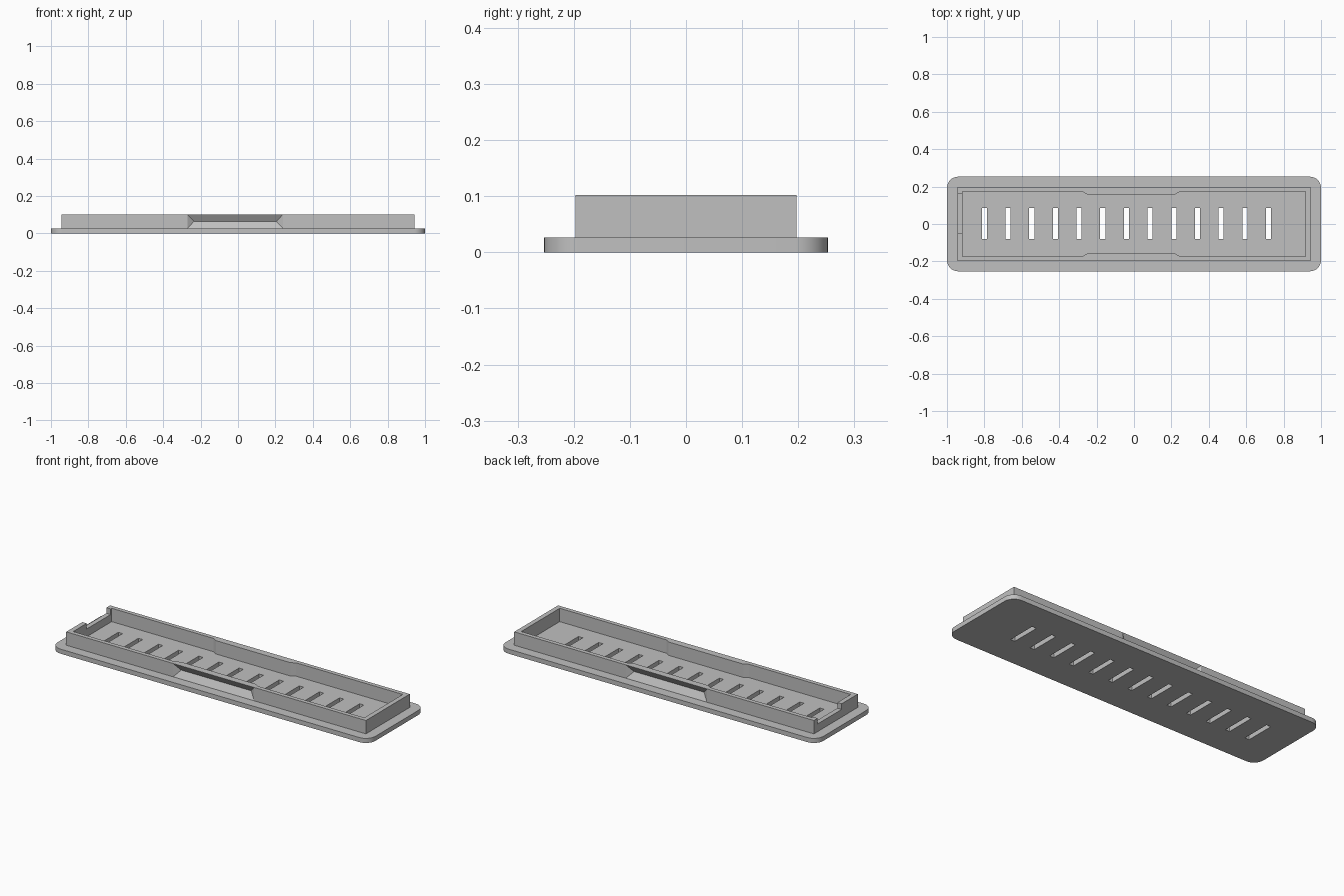
import bpy, bmesh, math
from mathutils import Vector

if "Cube" in bpy.data.objects:
    bpy.data.objects.remove(bpy.data.objects["Cube"])

PLATE_Z, TOP_Z = 0.026, 0.102      # plate thickness, rim height

grey = bpy.data.materials.new("light grey plastic")
grey.diffuse_color = (0.53, 0.53, 0.53, 1)
grey.use_nodes = True
grey.node_tree.nodes["Principled BSDF"].inputs["Base Color"].default_value = grey.diffuse_color


def make_object(name, bm):
    bmesh.ops.recalc_face_normals(bm, faces=bm.faces)
    mesh = bpy.data.meshes.new(name)
    bm.to_mesh(mesh)
    bm.free()
    mesh.materials.append(grey)
    obj = bpy.data.objects.new(name, mesh)
    bpy.context.collection.objects.link(obj)
    return obj


def add_prism(bm, outline, z0, z1):
    face = bm.faces.new([bm.verts.new((x, y, z0)) for x, y in outline])
    top = bmesh.ops.extrude_face_region(bm, geom=[face])["geom"]
    verts = [v for v in top if isinstance(v, bmesh.types.BMVert)]
    bmesh.ops.translate(bm, verts=verts, vec=(0, 0, z1 - z0))


def prism(name, outline, z0, z1):
    bm = bmesh.new()
    add_prism(bm, outline, z0, z1)
    return make_object(name, bm)


def rect(x0, x1, y0, y1):
    return [(x0, y0), (x1, y0), (x1, y1), (x0, y1)]


def cut(target, cutter):
    mod = target.modifiers.new("cut", "BOOLEAN")
    mod.operation, mod.solver, mod.object = "DIFFERENCE", "EXACT", cutter
    bpy.context.view_layer.objects.active = target
    bpy.ops.object.modifier_apply(modifier=mod.name)
    bpy.data.objects.remove(cutter)


# Base plate with rounded corners
R, HX, HY = 0.06, 1.0, 0.253
outline = []
for i, (sx, sy) in enumerate([(1, 1), (-1, 1), (-1, -1), (1, -1)]):
    for k in range(9):
        a = math.radians(90 * i + 90 * k / 8)
        outline.append((sx * (HX - R) + R * math.cos(a),
                        sy * (HY - R) + R * math.sin(a)))
plate = prism("base_plate", outline, 0, PLATE_Z)

# Row of drain slots through the plate
bm = bmesh.new()
for i in range(13):
    x = -0.8 + i * 0.1266
    add_prism(bm, rect(x - 0.0135, x + 0.0135, -0.08, 0.086), -0.1, 0.1)
cut(plate, make_object("slot_cutter", bm))

# Rim wall, hollowed with a pocket that narrows behind the grips
rim = prism("rim_wall", rect(-0.943, 0.943, -0.197, 0.197), PLATE_Z, TOP_Z)
half = [(0.916, 0.173), (0.245, 0.173), (0.22, 0.158),
        (-0.25, 0.158), (-0.275, 0.173), (-0.916, 0.173)]
pocket = half + [(x, -y) for x, y in reversed(half)]
cut(rim, prism("pocket_cutter", pocket, 0, 0.2))

# Hipped finger grooves on the front and back walls
for s in (-1, 1):
    bm = bmesh.new()
    for y in (0.197, 0.25):
        for x in (-0.27, 0.24):
            for z in (PLATE_Z + 0.001, TOP_Z - 0.001):
                bm.verts.new((x, s * y, z))
    for x in (-0.235, 0.205):
        bm.verts.new((x, s * 0.174, 0.065))
    bmesh.ops.convex_hull(bm, input=bm.verts)
    cut(rim, make_object("groove_cutter", bm))

# Notch in the left end wall
cut(rim, prism("notch_cutter", rect(-1.0, -0.9, -0.052, 0.163), 0.07, 0.2))

# Smooth the rounded corners, keep the hard edges
bpy.ops.object.select_all(action="DESELECT")
for obj in (plate, rim):
    obj.select_set(True)
bpy.context.view_layer.objects.active = plate
bpy.ops.object.shade_smooth_by_angle(angle=math.radians(30))
